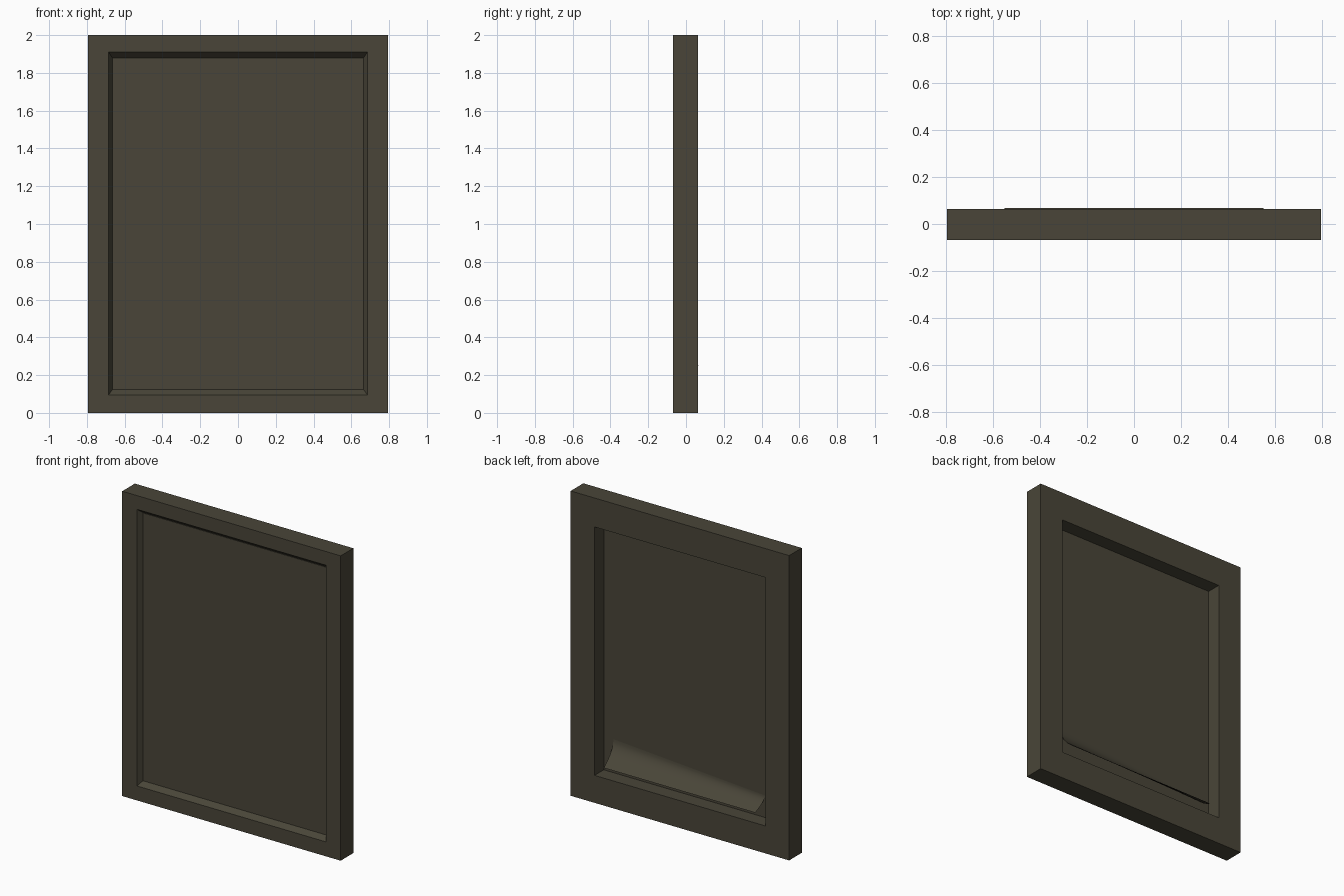
import bpy, bmesh

if "Cube" in bpy.data.objects:
    bpy.data.objects.remove(bpy.data.objects["Cube"])


def material(name, rgb):
    m = bpy.data.materials.new(name)
    m.diffuse_color = (*rgb, 1.0)
    m.use_nodes = True
    m.node_tree.nodes["Principled BSDF"].inputs["Base Color"].default_value = m.diffuse_color
    return m


OLIVE = material("dark olive brown", (0.067, 0.060, 0.040))


def finish(name, bm):
    bmesh.ops.recalc_face_normals(bm, faces=bm.faces[:])
    mesh = bpy.data.meshes.new(name)
    bm.to_mesh(mesh)
    bm.free()
    mesh.materials.append(OLIVE)
    ob = bpy.data.objects.new(name, mesh)
    bpy.context.collection.objects.link(ob)
    return ob


# Frame: rectangular rings (half width, bottom, top, y) bridged into a closed moulding
rings = [
    (0.793, 0.0, 2.0, -0.068),      # outer front edge
    (0.685, 0.095, 1.91, -0.068),   # front opening
    (0.665, 0.123, 1.88, -0.033),   # end of the sloped lip
    (0.62, 0.18, 1.81, -0.033),     # rebate holding the panel
    (0.62, 0.18, 1.81, 0.063),      # back opening
    (0.793, 0.0, 2.0, 0.063),       # outer back edge
]
bm = bmesh.new()
loops = [[bm.verts.new(p) for p in ((-w, y, b), (w, y, b), (w, y, t), (-w, y, t))]
         for w, b, t, y in rings]
for i, a in enumerate(loops):
    b = loops[(i + 1) % len(loops)]
    for k in range(4):
        n = (k + 1) % 4
        bm.faces.new((a[k], a[n], b[n], b[k]))
finish("frame", bm)

# Thin flat panel set into the frame
bm = bmesh.new()
bmesh.ops.create_cube(bm, size=1)
for v in bm.verts:
    v.co = (v.co.x * 1.33, -0.035 + v.co.y * 0.004, 1.0015 + v.co.z * 1.757)
finish("panel", bm)

# Curled flap at the lower back: its lower edge bends out, its top lies on the panel
bm = bmesh.new()
STEPS = 8
rows = []
for i in range(STEPS + 1):
    t = i / STEPS
    y = -0.033 + 0.101 * (1 - t) ** 2
    rows.append([bm.verts.new((x, y, 0.25 + rise * t))
                 for x, rise in ((-0.55, 0.075), (0.55, 0.15))])
for a, b in zip(rows, rows[1:]):
    bm.faces.new((a[0], b[0], b[1], a[1]))
flap = finish("back_flap", bm)
# make the flap face backwards and shade it smoothly
if flap.data.polygons[0].normal.y < 0:
    flap.data.flip_normals()
for p in flap.data.polygons:
    p.use_smooth = True
